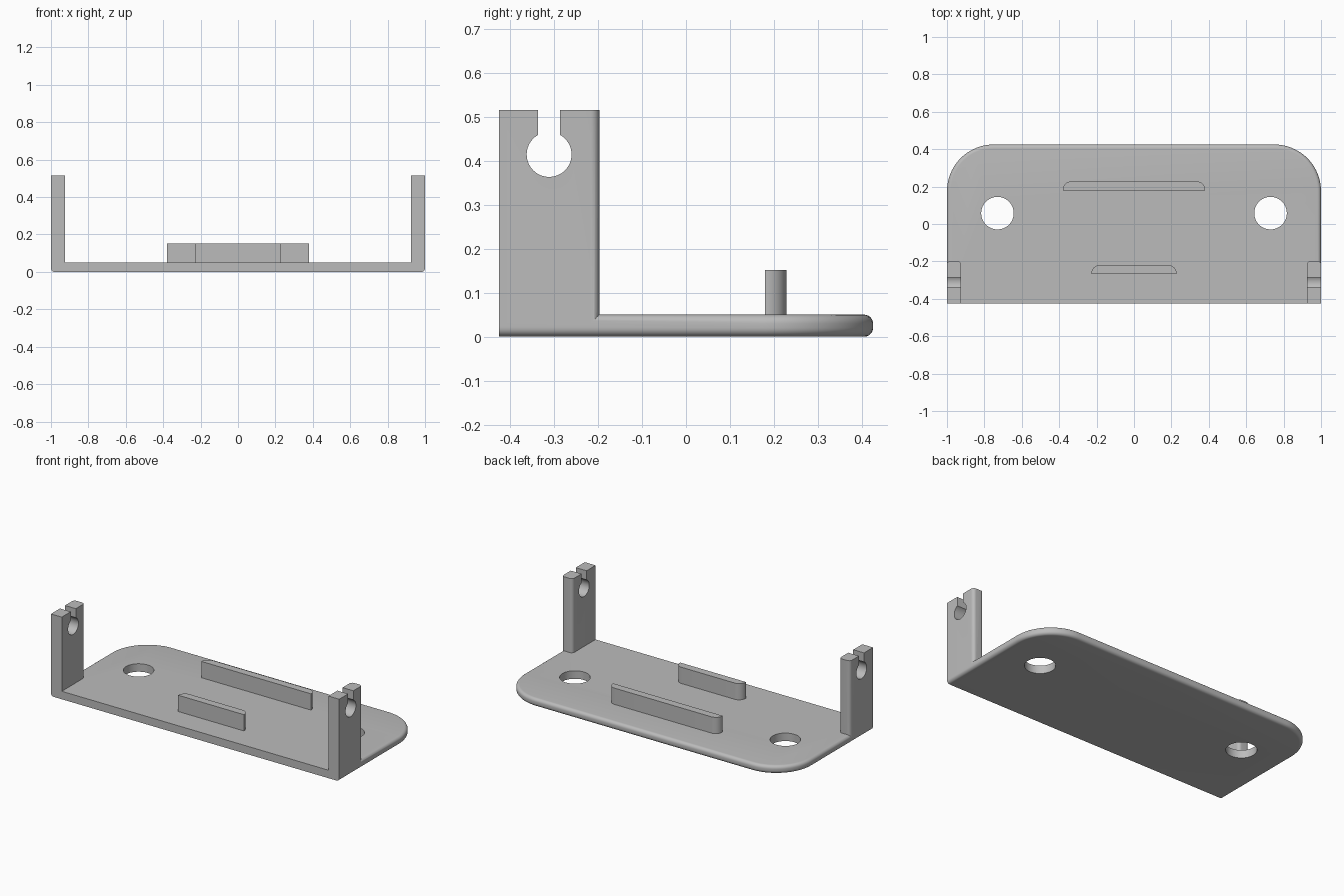
import bpy
import bmesh
from math import sin, cos, pi

cube = bpy.data.objects.get("Cube")
if cube:
    bpy.data.objects.remove(cube, do_unlink=True)

grey = bpy.data.materials.new("plain_grey")
grey.use_nodes = True
COLOUR = (0.5, 0.5, 0.5, 1)
grey.diffuse_color = COLOUR
grey.node_tree.nodes["Principled BSDF"].inputs["Base Color"].default_value = COLOUR

FRONT, BACK = -0.425, 0.425
PLATE_TOP = 0.05


def block(name, x0, x1, y0, y1, z0, z1, radius=0, steps=16, edge=0):
    """Upright block with rounded back corners; edge rounds its side and back rims."""
    outline = [(x0, y0), (x1, y0)]
    if radius:
        for cx, start in ((x1 - radius, 0), (x0 + radius, pi / 2)):
            for i in range(steps + 1):
                a = start + pi / 2 * i / steps
                outline.append((cx + radius * cos(a), y1 - radius + radius * sin(a)))
    else:
        outline += [(x1, y1), (x0, y1)]
    bm = bmesh.new()
    base = bm.faces.new([bm.verts.new((x, y, z0)) for x, y in outline])
    top = bmesh.ops.extrude_face_region(bm, geom=[base])
    for v in top["geom"]:
        if isinstance(v, bmesh.types.BMVert):
            v.co.z = z1
    bmesh.ops.recalc_face_normals(bm, faces=bm.faces)
    if edge:
        rims = [e for e in bm.edges
                if abs(e.verts[0].co.z - e.verts[1].co.z) < 1e-5
                and max(v.co.y for v in e.verts) > y0 + 1e-4]
        bmesh.ops.bevel(bm, geom=rims, offset=edge, segments=6, profile=0.5,
                        affect='EDGES', clamp_overlap=True)
    mesh = bpy.data.meshes.new(name)
    bm.to_mesh(mesh)
    bm.free()
    mesh.materials.append(grey)
    obj = bpy.data.objects.new(name, mesh)
    bpy.context.collection.objects.link(obj)
    return obj


def cylinder(name, radius, depth, location, rotation=(0, 0, 0)):
    bpy.ops.mesh.primitive_cylinder_add(vertices=64, radius=radius, depth=depth,
                                        location=location, rotation=rotation)
    obj = bpy.context.object
    obj.name = name
    obj.data.materials.append(grey)
    return obj


def activate(obj):
    bpy.ops.object.select_all(action='DESELECT')
    obj.select_set(True)
    bpy.context.view_layer.objects.active = obj


def combine(target, tool, operation):
    """Apply a boolean and discard the tool object."""
    activate(target)
    mod = target.modifiers.new(operation.lower(), 'BOOLEAN')
    mod.operation = operation
    mod.solver = 'EXACT'
    mod.object = tool
    bpy.ops.object.modifier_apply(modifier=mod.name)
    bpy.data.objects.remove(tool, do_unlink=True)


# Base plate with rounded rims, straight front edge
body = block("bracket_body", -1, 1, FRONT, BACK, 0, PLATE_TOP,
             radius=0.25, steps=24, edge=0.02)

# Uprights at the front corners, flush with the plate sides
for side, x0, x1 in (("left", 0.925, 1), ("right", -1, -0.925)):
    upright = block(side + "_upright", x0, x1, FRONT, -0.197, 0.025, 0.515,
                    radius=0.02, steps=8)
    combine(body, upright, 'UNION')

# Keyhole notches through both uprights
pin_y, pin_z = -0.311, 0.414
combine(body, cylinder("pin_cutter", 0.051, 3, (0, pin_y, pin_z), (0, pi / 2, 0)),
        'DIFFERENCE')
combine(body, block("slot_cutter", -1.5, 1.5, pin_y - 0.025, pin_y + 0.025, pin_z, 0.6),
        'DIFFERENCE')

# Mounting holes
for sign in (-1, 1):
    combine(body, cylinder("hole_cutter", 0.087, 1, (sign * 0.73, 0.058, 0)),
            'DIFFERENCE')

# Locating ribs
parts = [body]
for name, half, y0 in (("back_rib", 0.38, 0.18), ("front_rib", 0.228, -0.268)):
    parts.append(block(name, -half, half, y0, y0 + 0.048, PLATE_TOP - 0.01, 0.152,
                       radius=0.045, steps=12))

for part in parts:
    activate(part)
    bpy.ops.object.shade_smooth_by_angle(angle=pi / 6)
